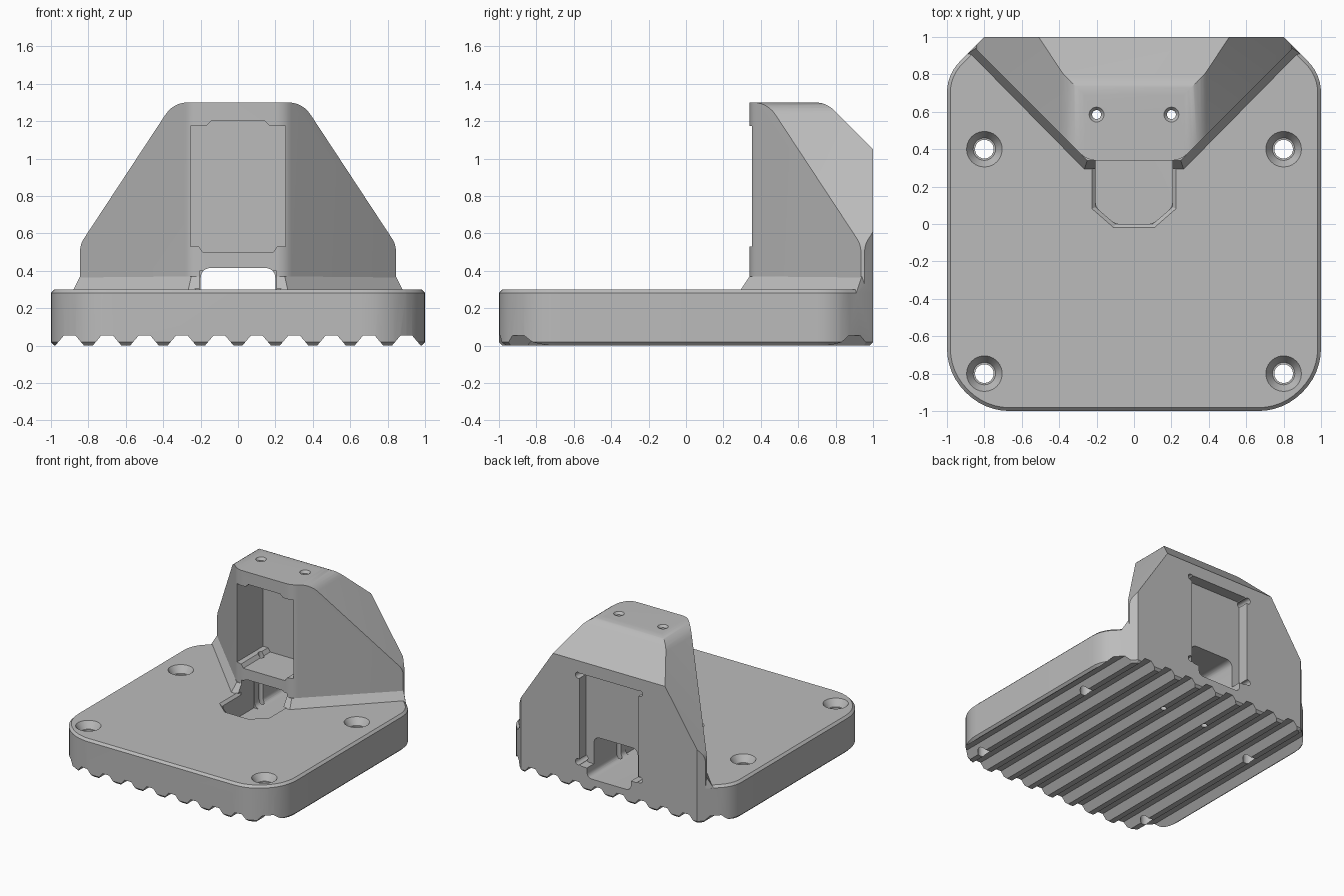
import bpy, bmesh, math
from mathutils import Vector

if "Cube" in bpy.data.objects:
    bpy.data.objects.remove(bpy.data.objects["Cube"], do_unlink=True)

grey = bpy.data.materials.new("plain grey")
grey.use_nodes = True
grey.diffuse_color = (0.5, 0.5, 0.5, 1)
grey.node_tree.nodes["Principled BSDF"].inputs["Base Color"].default_value = (0.5, 0.5, 0.5, 1)


def rounded(points, steps=6):
    """Points are (u, v) or (u, v, trim); a trim rounds that corner."""
    out = []
    for i, p in enumerate(points):
        here = Vector(p[:2])
        if len(p) < 3:
            out.append(here)
            continue
        a = here + (Vector(points[i - 1][:2]) - here).normalized() * p[2]
        b = here + (Vector(points[(i + 1) % len(points)][:2]) - here).normalized() * p[2]
        for k in range(steps + 1):
            t = k / steps
            out.append(a * (1 - t) ** 2 + here * 2 * t * (1 - t) + b * t * t)
    return out


def mirror(half):
    """Complete a right-hand outline with its left-hand reflection."""
    return half + [(-p[0], *p[1:]) for p in reversed(half)]


def loft(name, low, high, axis, start, end):
    place = {"x": lambda p, d: (d, p[0], p[1]),
             "y": lambda p, d: (p[0], d, p[1]),
             "z": lambda p, d: (p[0], p[1], d)}[axis]
    bm = bmesh.new()
    a = [bm.verts.new(place(p, start)) for p in low]
    b = [bm.verts.new(place(p, end)) for p in high]
    n = len(a)
    bm.faces.new(a)
    bm.faces.new(b[::-1])
    for i in range(n):
        bm.faces.new((a[i], b[i], b[(i + 1) % n], a[(i + 1) % n]))
    bmesh.ops.recalc_face_normals(bm, faces=bm.faces)
    mesh = bpy.data.meshes.new(name)
    bm.to_mesh(mesh)
    bm.free()
    mesh.materials.append(grey)
    obj = bpy.data.objects.new(name, mesh)
    bpy.context.collection.objects.link(obj)
    return obj


def prism(name, points, axis, start, end):
    outline = rounded(points)
    return loft(name, outline, outline, axis, start, end)


def cone(name, x, y, z0, z1, r0, r1, axis="z"):
    turn = [(math.cos(k * math.tau / 24), math.sin(k * math.tau / 24)) for k in range(24)]
    ring = lambda r: [(x + r * c, y + r * s) for c, s in turn]
    return loft(name, ring(r0), ring(r1), axis, z0, z1)


def volume(mesh):
    bm = bmesh.new()
    bm.from_mesh(mesh)
    size = bm.calc_volume()
    bm.free()
    return size


def evaluated_mesh(obj):
    bpy.context.view_layer.update()
    graph = bpy.context.evaluated_depsgraph_get()
    return bpy.data.meshes.new_from_object(obj.evaluated_get(graph), depsgraph=graph)


def combine(obj, other, operation="DIFFERENCE"):
    """Boolean that only accepts a result whose volume is sensible."""
    before = volume(obj.data)
    mod = obj.modifiers.new("combine", "BOOLEAN")
    mod.operation, mod.object = operation, other
    result = None
    for solver in ("MANIFOLD", "EXACT", "FLOAT"):
        mod.solver = solver
        mesh = evaluated_mesh(obj)
        after = volume(mesh)
        grows = operation == "UNION"
        if after > 0.3 * before and abs(after - before) > 1e-6 and (after > before) == grows:
            result = mesh
            break
    obj.modifiers.clear()
    if result:
        obj.data = result
    if result or operation != "UNION":
        bpy.data.objects.remove(other, do_unlink=True)


# Base plate with clipped corners and a fine edge chamfer
base = prism("mount_body", mirror([(0.8, -1, 0.14), (1, -0.8, 0.14), (1, 0.8, 0.1), (0.8, 1)]),
             "z", 0, 0.3)
edge = base.modifiers.new("edge", "BEVEL")
edge.width, edge.segments, edge.limit_method = 0.018, 1, "ANGLE"
edge.angle_limit = math.radians(50)
chamfered = evaluated_mesh(base)
base.modifiers.clear()
base.data = chamfered

# Tower: front outline trimmed by its plan and by the sloped rear top
tower = prism("tower", mirror([(0.845, 0.2), (0.845, 0.54, 0.04), (0.345, 1.3, 0.08)]), "y", 0.2, 1)
combine(tower, prism("plan", mirror([(0.25, 0.34, 0.05), (0.85, 0.94), (0.85, 0.95), (0.8, 1)]),
                     "z", 0.1, 1.5), "INTERSECT")
combine(tower, prism("side", [(0.1, 0.1), (1.1, 0.1), (1.1, 0.95), (0.75, 1.3, 0.06), (0.1, 1.3)],
                     "x", -1.2, 1.2), "INTERSECT")

# Flared foot around the tower
foot = loft("foot", mirror([(0.27, 0.28), (0.89, 0.91), (0.8, 1)]),
            mirror([(0.25, 0.34), (0.845, 0.94), (0.8, 1)]), "z", 0.28, 0.37)
combine(base, tower, "UNION")
combine(base, foot, "UNION")

# Deep cavity open at the front, with a stepped outline
combine(base, prism("cavity", mirror([(0.19, 0.5), (0.21, 0.53), (0.255, 0.53), (0.255, 1.175),
                                      (0.17, 1.175), (0.145, 1.2)]), "y", 0.1, 0.69))

# Tunnel to the rear and its pocket in the plate
combine(base, prism("tunnel", mirror([(0.2, 0.11, 0.05), (0.2, 0.415, 0.06)]), "y", 0.25, 1.1))
combine(base, prism("pocket", mirror([(0.1, 0, 0.03), (0.205, 0.09, 0.03), (0.205, 0.5)]),
                    "z", 0.11, 0.4))
combine(base, loft("pocket_lip", mirror([(0.1, 0), (0.205, 0.09), (0.205, 0.33)]),
                   mirror([(0.11, -0.025), (0.23, 0.08), (0.23, 0.33)]), "z", 0.28, 0.305))

# Rear recess with its corner holes
combine(base, prism("rear_recess", mirror([(0.27, 0.19, 0.03), (0.27, 0.95, 0.03)]), "y", 0.91, 1.1))
for x in (-0.28, 0.28):
    for z in (0.22, 0.93):
        combine(base, cone("rear_hole", x, z, 0.82, 1.1, 0.025, 0.025, "y"))

# Triangular side windows
for s in (-1, 1):
    combine(base, prism("window", [(s * 0.45, 0.39, 0.05), (s * 0.82, 0.39, 0.1),
                                   (s * 0.515, 0.84, 0.08), (s * 0.45, 0.84, 0.06)], "y", 0.2, 1.2))

# Countersunk corner holes
for x in (-0.8, 0.8):
    for y in (-0.8, 0.4):
        combine(base, cone("bolt_hole", x, y, -0.1, 0.4, 0.05, 0.05))
        combine(base, cone("countersink", x, y, 0.245, 0.301, 0.06, 0.096))

# Screw holes down through the tower
for x in (-0.2, 0.2):
    combine(base, cone("screw_hole", x, 0.585, -0.1, 1.4, 0.024, 0.024))
    combine(base, cone("screw_sink", x, 0.585, 1.28, 1.305, 0.024, 0.044))

# Grip grooves along the underside
for i in range(10):
    x = -0.9 + 0.2 * i
    combine(base, prism("groove", [(x - 0.085, -0.01), (x - 0.03, 0.055), (x + 0.03, 0.055),
                                   (x + 0.085, -0.01)], "y", -1.2, 1.2))

bpy.ops.object.select_all(action="DESELECT")
base.select_set(True)
bpy.context.view_layer.objects.active = base
bpy.ops.object.shade_smooth_by_angle(angle=math.radians(25))
